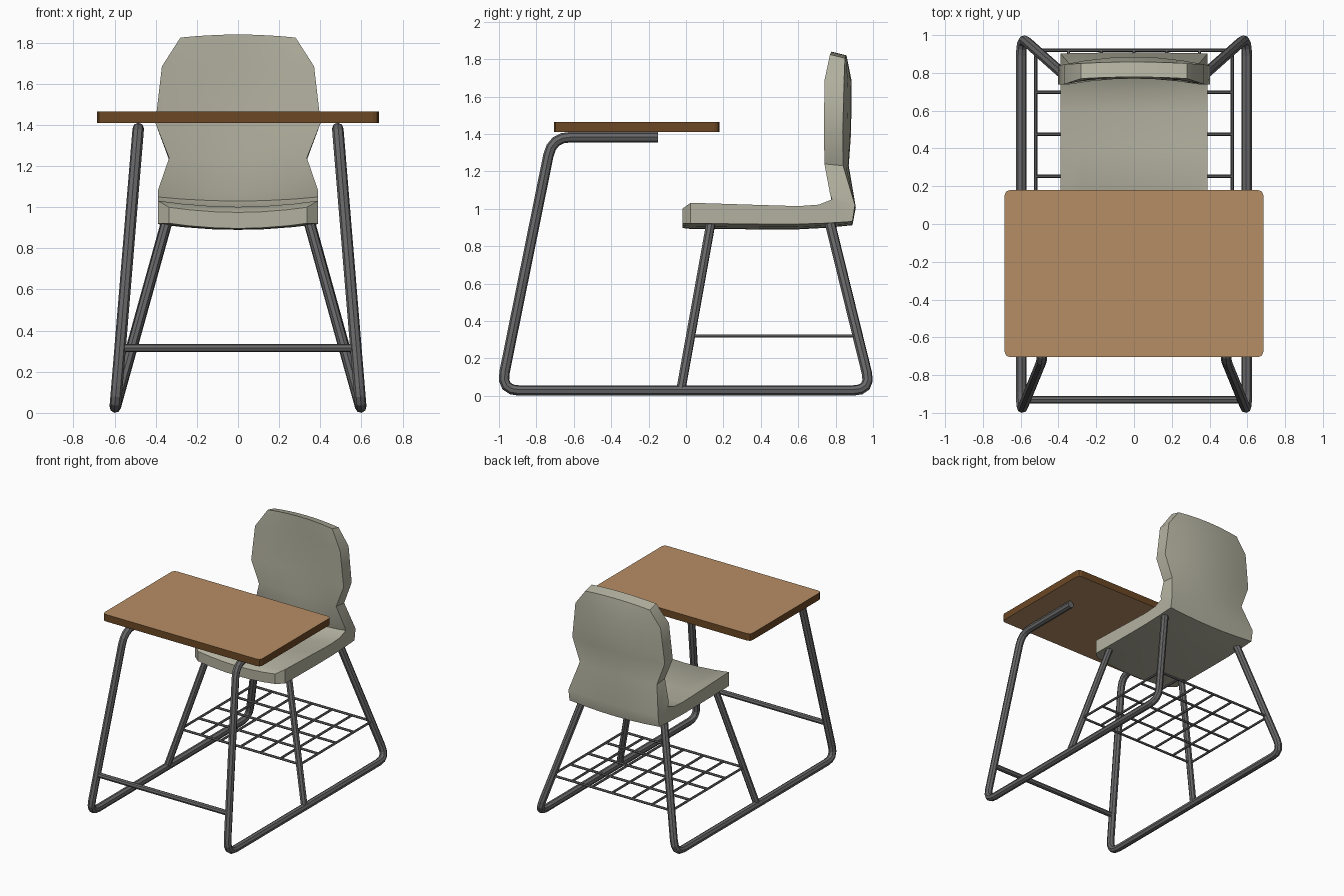
import bpy, bmesh
from mathutils import Vector

if "Cube" in bpy.data.objects:
    bpy.data.objects.remove(bpy.data.objects["Cube"])


def material(name, rgb):
    m = bpy.data.materials.new(name)
    m.diffuse_color = (*rgb, 1)
    m.use_nodes = True
    m.node_tree.nodes["Principled BSDF"].inputs["Base Color"].default_value = m.diffuse_color
    return m


METAL = material("grey metal", (0.14, 0.14, 0.145))
SHELL = material("beige plastic", (0.45, 0.44, 0.35))
TAN = material("tan wood", (0.47, 0.27, 0.13))
EDGE = material("dark brown edge", (0.15, 0.065, 0.018))


def mesh_object(name, bm, *mats):
    bmesh.ops.recalc_face_normals(bm, faces=bm.faces)
    me = bpy.data.meshes.new(name)
    bm.to_mesh(me)
    bm.free()
    for m in mats:
        me.materials.append(m)
    ob = bpy.data.objects.new(name, me)
    bpy.context.collection.objects.link(ob)
    return ob


def rounded(points, trim=0.1, steps=4):
    """Path with its inner corners rounded off."""
    pts = [Vector(p) for p in points]
    out = [pts[0]]
    for a, b, c in zip(pts, pts[1:], pts[2:]):
        p = b + (a - b).normalized() * trim
        q = b + (c - b).normalized() * trim
        for i in range(steps + 1):
            t = i / steps
            out.append(p * (1 - t) ** 2 + b * 2 * t * (1 - t) + q * t * t)
    return out + [pts[-1]]


def tube(name, points, radius, resolution=2):
    cu = bpy.data.curves.new(name, 'CURVE')
    cu.dimensions = '3D'
    cu.bevel_depth = radius
    cu.bevel_resolution = resolution
    cu.use_fill_caps = True
    sp = cu.splines.new('POLY')
    sp.points.add(len(points) - 1)
    for p, co in zip(sp.points, points):
        p.co = (*co, 1)
    sp.use_smooth = False
    cu.materials.append(METAL)
    ob = bpy.data.objects.new(name, cu)
    bpy.context.collection.objects.link(ob)
    return ob


# Side frames: desk support, front leg, floor runner and rear seat leg in one bent tube
R = 0.028
for side, s in (("left", -1), ("right", 1)):
    path = [(s * .485, -.15, 1.383), (s * .485, -.716, 1.383), (s * .597, -.99, R),
            (s * .597, .99, R), (s * .345, .767, .935)]
    tube(side + "_frame", rounded(path), R)
    tube(side + "_front_seat_leg", [(s * .597, -.028, R), (s * .345, .135, .935)], 0.025)

# Front cross bar
tube("front_cross_bar", [(-.57, -.93, .315), (.57, -.93, .315)], 0.02)

# Book rack wires
for i in range(5):
    y = .03 + .89 * i / 4
    tube("rack_cross_wire", [(-.52, y, .32), (.52, y, .32)], 0.009, 1)
for i in range(7):
    x = -.52 + 1.04 * i / 6
    tube("rack_long_wire", [(x, .03, .32), (x, .92, .32)], 0.009, 1)

# Desk top with clipped corners, tan faces and dark edge band
bm = bmesh.new()
bmesh.ops.create_cube(bm, size=1)
for v in bm.verts:
    v.co = (v.co.x * 1.37, v.co.y * .885 - .2625, v.co.z * .055 + 1.4375)
corners = [e for e in bm.edges if abs(e.verts[0].co.z - e.verts[1].co.z) > .01]
bmesh.ops.bevel(bm, geom=corners, offset=.028, segments=2, profile=.5, affect='EDGES')
bm.normal_update()
for f in bm.faces:
    f.material_index = 0 if abs(f.normal.z) > .5 else 1
mesh_object("desk_top", bm, TAN, EDGE)

# Seat shell stations: inner y,z, outer y,z at the side edge, half width, centre shift y,z
stations = [
    (-.02, 1.00, -.02, .922, .335, 0, -.025),
    (.025, 1.032, .025, .922, .39, 0, -.03),
    (.40, 1.02, .40, .918, .39, 0, -.028),
    (.60, 1.014, .60, .918, .39, 0, -.028),
    (.71, 1.022, .75, .923, .39, 0, -.025),
    (.78, 1.05, .89, .932, .39, 0, -.02),
    (.77, 1.08, .903, 1.02, .39, .005, -.012),
    (.74, 1.24, .84, 1.23, .335, .03, 0),
    (.738, 1.41, .838, 1.41, .402, .045, 0),
    (.74, 1.685, .845, 1.685, .37, .04, 0),
    (.77, 1.825, .85, 1.805, .28, .008, .015),
]
columns = (-1, -.7, -.33, 0, .33, .7, 1)
bm = bmesh.new()
rings = []
for iy, iz, oy, oz, w, dy, dz in stations:
    inner, outer = [], []
    for u in columns:
        k = 1 - abs(u) ** 2
        inner.append(bm.verts.new((u * w, iy + dy * k, iz + dz * k)))
        outer.append(bm.verts.new((u * w, oy + dy * k, oz + dz * k)))
    rings.append(inner + outer[::-1])
n = len(rings[0])
for a, b in zip(rings, rings[1:]):
    for i in range(n):
        j = (i + 1) % n
        bm.faces.new((a[i], a[j], b[j], b[i]))
for ring in (rings[0], rings[-1]):
    for i in range(len(columns) - 1):
        bm.faces.new((ring[i], ring[i + 1], ring[n - 2 - i], ring[n - 1 - i]))
shell = mesh_object("seat_shell", bm, SHELL)
bpy.ops.object.select_all(action='DESELECT')
shell.select_set(True)
bpy.context.view_layer.objects.active = shell
bpy.ops.object.shade_smooth_by_angle(angle=0.6)
